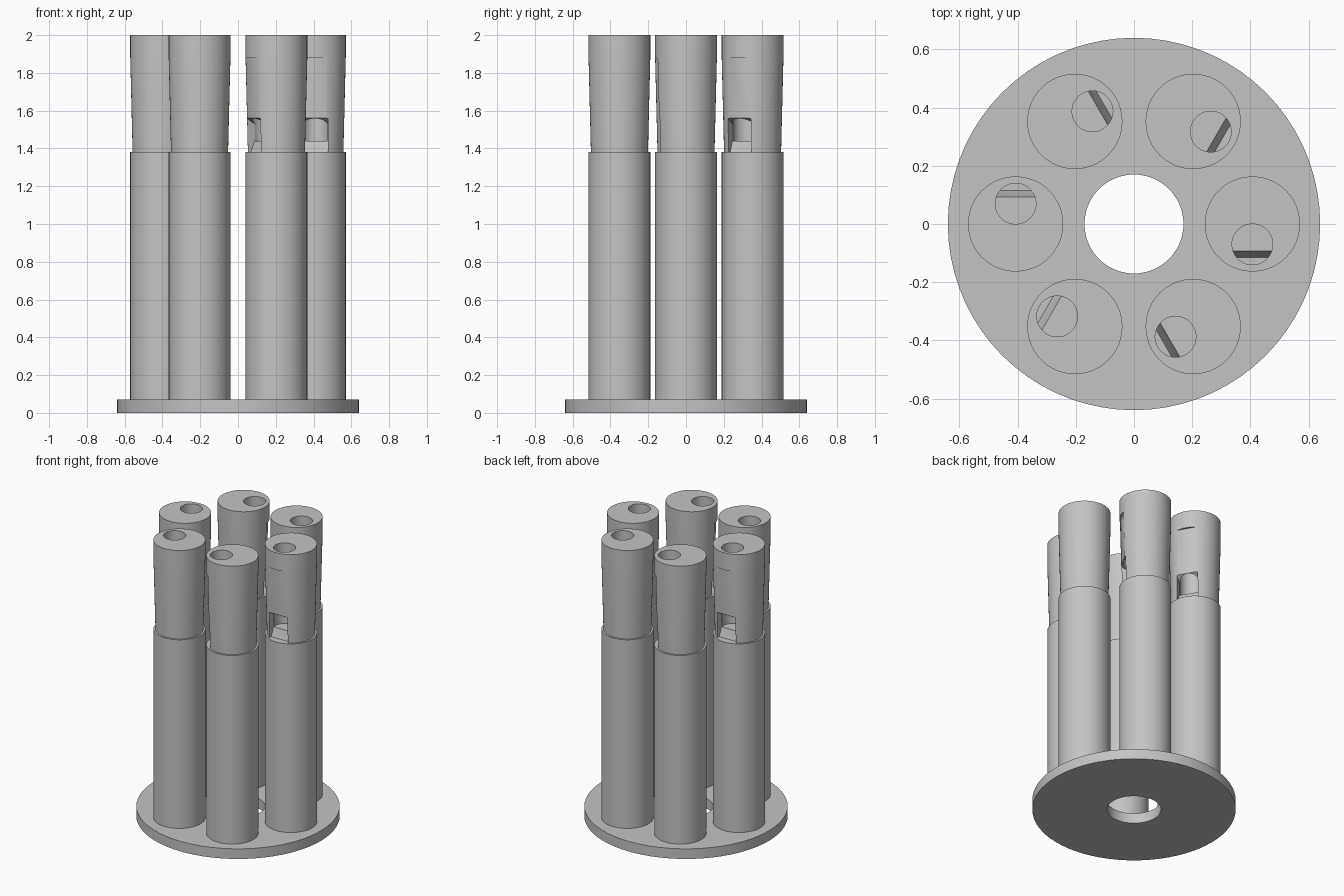
import bpy, bmesh, math
from mathutils import Matrix

if "Cube" in bpy.data.objects:
    bpy.data.objects.remove(bpy.data.objects["Cube"], do_unlink=True)

SIDES, COUNT, RING = 72, 6, 0.407

grey = bpy.data.materials.new("plain_grey")
grey.use_nodes = True
colour = (0.55, 0.55, 0.55, 1)
grey.diffuse_color = colour
grey.node_tree.nodes["Principled BSDF"].inputs["Base Color"].default_value = colour


def make_object(name, bm):
    bmesh.ops.recalc_face_normals(bm, faces=bm.faces)
    mesh = bpy.data.meshes.new(name)
    bm.to_mesh(mesh)
    bm.free()
    mesh.materials.append(grey)
    obj = bpy.data.objects.new(name, mesh)
    bpy.context.collection.objects.link(obj)
    return obj


def lathe(name, profile, closed=False, y=0):
    """Rings of (radius, z), capped at both ends or closed into a loop."""
    bm = bmesh.new()
    rings = []
    for r, z in profile:
        angles = [2 * math.pi * i / SIDES for i in range(SIDES)]
        rings.append([bm.verts.new((r * math.cos(a), y + r * math.sin(a), z)) for a in angles])
    pairs = list(zip(rings, rings[1:]))
    if closed:
        pairs.append((rings[-1], rings[0]))
    else:
        bm.faces.new(rings[0])
        bm.faces.new(rings[-1])
    for a, b in pairs:
        for i in range(SIDES):
            j = (i + 1) % SIDES
            bm.faces.new((a[i], a[j], b[j], b[i]))
    return make_object(name, bm)


def slab(name, outline, half_width):
    """Side outline of (y, z) extruded across x."""
    bm = bmesh.new()
    face = bm.faces.new([bm.verts.new((-half_width, y, z)) for y, z in outline])
    moved = bmesh.ops.extrude_face_region(bm, geom=[face])["geom"]
    verts = [v for v in moved if isinstance(v, bmesh.types.BMVert)]
    bmesh.ops.translate(bm, verts=verts, vec=(2 * half_width, 0, 0))
    return make_object(name, bm)


def activate(obj):
    bpy.ops.object.select_all(action='DESELECT')
    obj.select_set(True)
    bpy.context.view_layer.objects.active = obj


def cut(obj, cutter):
    mod = obj.modifiers.new("cut", 'BOOLEAN')
    mod.operation, mod.solver, mod.object = 'DIFFERENCE', 'EXACT', cutter
    activate(obj)
    bpy.ops.object.modifier_apply(modifier=mod.name)
    bpy.data.objects.remove(cutter, do_unlink=True)


def smooth(obj):
    activate(obj)
    bpy.ops.object.shade_smooth_by_angle(angle=math.radians(30))


# Base disc with a central hole
base = lathe("base_disc", [(0.17, 0), (0.64, 0), (0.64, 0.07), (0.17, 0.07)], closed=True)
smooth(base)

# One pipe and its tapered mouthpiece
pipe = lathe("pipe_1", [(0.1635, 0.07), (0.1635, 1.38)])
head = lathe("mouthpiece_1", [(0.151, 1.38), (0.1635, 1.88), (0.1635, 2.0)])

# Off-centre bore, then the flat panel, sound window and sloped block
cut(head, lathe("bore_cutter", [(0.07, 1.44), (0.07, 2.1)], y=-0.07))
window = [(-0.3, 1.88), (-0.15, 1.88), (-0.142, 1.56), (-0.092, 1.53),
          (-0.092, 1.44), (-0.12, 1.37), (-0.3, 1.37)]
cut(head, slab("window_cutter", window, 0.07))
smooth(pipe)
smooth(head)

# Ring of six, every window facing along the ring
for part, label in ((pipe, "pipe"), (head, "mouthpiece")):
    for i in range(COUNT):
        copy = part
        if i:
            copy = part.copy()
            copy.name = f"{label}_{i + 1}"
            bpy.context.collection.objects.link(copy)
        turn = Matrix.Rotation(2 * math.pi * i / COUNT, 4, 'Z')
        copy.matrix_world = turn @ Matrix.Translation((RING, 0, 0))
